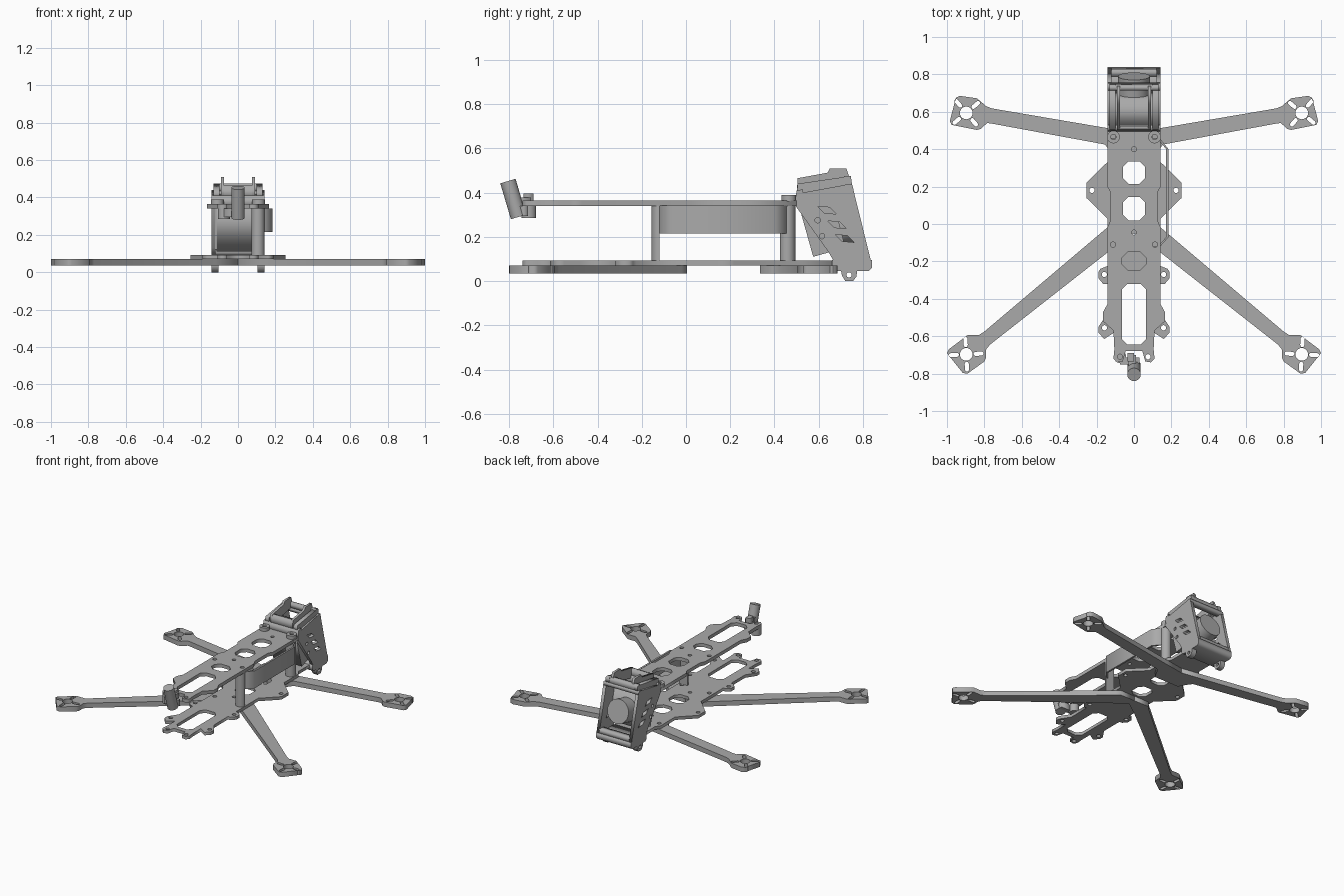
import bpy, math
from mathutils import Matrix, Vector

gray = bpy.data.materials.new("frame_gray")
gray.diffuse_color = (0.40, 0.40, 0.40, 1)

FLAT = Matrix.Identity(4)                       # outline drawn in x, y
SIDE = Matrix(((0, 0, 1, 0), (1, 0, 0, 0), (0, 1, 0, 0), (0, 0, 0, 1)))  # drawn in y, z


def finish(obj, smooth=False):
    obj.data.materials.clear()
    obj.data.materials.append(gray)
    if smooth:
        bpy.ops.object.select_all(action='DESELECT')
        obj.select_set(True)
        bpy.context.view_layer.objects.active = obj
        bpy.ops.object.shade_smooth_by_angle(angle=math.radians(35))
    return obj


def plate(name, loops, lo, hi, frame=FLAT, smooth=False):
    """Extrude an outline (first loop) with holes (other loops) from lo to hi."""
    cu = bpy.data.curves.new(name, 'CURVE')
    cu.dimensions = '2D'
    cu.fill_mode = 'BOTH'
    cu.extrude = (hi - lo) / 2
    for pts in loops:
        sp = cu.splines.new('POLY')
        sp.points.add(len(pts) - 1)
        for p, (u, v) in zip(sp.points, pts):
            p.co = (u, v, 0, 1)
        sp.use_cyclic_u = True
    tmp = bpy.data.objects.new("tmp", cu)
    bpy.context.collection.objects.link(tmp)
    dg = bpy.context.evaluated_depsgraph_get()
    me = bpy.data.meshes.new_from_object(tmp.evaluated_get(dg))
    bpy.data.objects.remove(tmp)
    me.transform(frame @ Matrix.Translation((0, 0, (lo + hi) / 2)))
    obj = bpy.data.objects.new(name, me)
    bpy.context.collection.objects.link(obj)
    return finish(obj, smooth)


def rod(name, a, b, r, n=32):
    a, b = Vector(a), Vector(b)
    bpy.ops.mesh.primitive_cylinder_add(vertices=n, radius=r, depth=(b - a).length,
                                        location=(a + b) / 2)
    o = bpy.context.object
    o.name = name
    o.rotation_euler = (b - a).to_track_quat('Z', 'Y').to_euler()
    return finish(o, True)


def box(name, x0, x1, y0, y1, z0, z1):
    return plate(name, [[(x0, y0), (x1, y0), (x1, y1), (x0, y1)]], z0, z1)


def circle(x, y, r, n=20):
    return [(x + r * math.cos(2 * math.pi * i / n), y + r * math.sin(2 * math.pi * i / n))
            for i in range(n)]


def octagon(w, y0, y1, c=0.03):
    return [(w, y0 + c), (w, y1 - c), (w - c, y1), (c - w, y1),
            (-w, y1 - c), (-w, y0 + c), (c - w, y0), (w - c, y0)]


def slot(cx, cy, ang, d=0.066, h=0.016, r=0.011):
    """Rounded slot pointing away from a motor centre."""
    pts = []
    for end, base in ((h, -90), (-h, 90)):
        for k in range(7):
            t = math.radians(base + 30 * k)
            pts.append((d + end + r * math.cos(t), r * math.sin(t)))
    c, s = math.cos(ang), math.sin(ang)
    return [(cx + c * u - s * v, cy + s * u + c * v) for u, v in pts]


def flip(pts):
    return [(-x, y) for x, y in pts]


def both(half):
    """Close a right-hand half outline (back to front) with its mirror image."""
    return half + flip(half)[::-1]


# Arms with motor pads
back_arm = [(0, 0.49), (0.144, 0.513), (0.76, 0.618), (0.79, 0.63), (0.84, 0.672),
            (0.93, 0.685), (0.952, 0.675), (0.985, 0.55), (0.975, 0.53), (0.84, 0.503),
            (0.82, 0.508), (0.785, 0.54), (0.75, 0.535), (0.155, 0.425), (0.13, 0.39),
            (0.10, 0.335), (0, 0.335)]
front_arm = [(0, 0.005), (0.12, 0.005), (0.144, -0.02), (0.80, -0.575), (0.83, -0.594),
             (0.89, -0.594), (0.99, -0.67), (1.0, -0.69), (0.915, -0.797), (0.89, -0.80),
             (0.80, -0.735), (0.79, -0.715), (0.79, -0.67), (0.77, -0.645),
             (0.118, -0.134), (0, -0.05)]
for name, arm, my, turn in (("back_arm", back_arm, 0.594, math.radians(50)),
                            ("front_arm", front_arm, -0.697, math.radians(-3))):
    loops = [arm, circle(0.897, my, 0.034)]
    loops += [slot(0.897, my, turn + k * math.pi / 2) for k in range(4)]
    plate(name + "_right", loops, 0.035, 0.07)
    plate(name + "_left", [flip(l) for l in loops], 0.035, 0.07)

# Bottom and top plates
windows = [octagon(0.06, 0.215, 0.335), octagon(0.06, 0.02, 0.145), octagon(0.065, -0.645, -0.32)]
bolts = [circle(s * x, y, 0.014) for s in (1, -1)
         for x, y in ((0.112, -0.11), (0.112, 0.47), (0.075, -0.71))]
bolts += [circle(0, 0.40, 0.013), circle(0, -0.045, 0.013)]
ear_bolts = [circle(s * x, y, 0.014) for s in (1, -1)
             for x, y in ((0.225, 0.18), (0.158, -0.27), (0.158, -0.555), (0.15, -0.595))[:3]]
bottom_half = [(0.12, 0.67), (0.12, 0.53), (0.143, 0.50), (0.143, 0.33), (0.255, 0.22),
               (0.255, 0.14), (0.143, 0.03), (0.143, -0.225), (0.18, -0.24), (0.19, -0.255),
               (0.19, -0.29), (0.165, -0.32), (0.143, -0.32), (0.143, -0.48), (0.19, -0.55),
               (0.19, -0.58), (0.16, -0.615), (0.105, -0.58), (0.105, -0.67), (0.11, -0.72),
               (0.09, -0.74), (0.06, -0.735), (0.045, -0.68)]
plate("bottom_plate", [both(bottom_half)] + windows + bolts + ear_bolts, 0.07, 0.092)
top_half = [(0.143, 0.50), (0.143, 0.20), (0.125, 0.17), (0.125, 0.02), (0.143, -0.02),
            (0.143, -0.43), (0.165, -0.47), (0.165, -0.52), (0.11, -0.57), (0.105, -0.67),
            (0.11, -0.72), (0.09, -0.74), (0.06, -0.735), (0.045, -0.68)]
plate("top_plate", [both(top_half), octagon(0.065, -0.245, -0.15)] + windows + bolts, 0.34, 0.365)

# Standoffs and side strap, on the right only
rod("back_standoff", (0.107, 0.459, 0.09), (0.107, 0.459, 0.345), 0.035)
half_round = [(0.107 + 0.035 * math.cos(math.pi + math.pi * i / 14),
               -0.12 + 0.035 * math.sin(math.pi + math.pi * i / 14)) for i in range(15)]
plate("front_standoff", [half_round], 0.09, 0.342, smooth=True)
strap = [(0.14, -0.12), (0.185, -0.07), (0.185, 0.40), (0.14, 0.455)]
plate("side_strap", [strap + [(x - 0.013, y) for x, y in strap[::-1]]], 0.215, 0.342)

# Antenna tube with its holder at the front
rod("antenna_tube", (0, -0.805, 0.452), (0, -0.757, 0.29), 0.036)
rod("antenna_standoff", (-0.075, -0.71, 0.285), (-0.075, -0.71, 0.342), 0.033)
box("antenna_bracket", -0.075, 0.03, -0.75, -0.715, 0.295, 0.34)
box("antenna_clip", -0.035, 0.0, -0.735, -0.69, 0.36, 0.395)
box("antenna_neck", -0.03, 0.012, -0.78, -0.70, 0.34, 0.378)

# Camera housing side walls with slanted vents
wall = [(0.50, 0.395), (0.75, 0.44), (0.835, 0.095), (0.665, 0.095), (0.645, 0.13), (0.495, 0.34)]
vents = [[(y, z), (y + 0.055, z - 0.005), (y + 0.085, z - 0.035), (y + 0.03, z - 0.03)]
         for y, z in ((0.595, 0.338), (0.64, 0.272), (0.675, 0.21))]
wall_loops = [wall] + vents + [circle(0.595, 0.275, 0.012), circle(0.615, 0.203, 0.012)]
foot = [(0.70, 0.05), (0.705, 0.025), (0.72, 0.0), (0.755, 0.0), (0.77, 0.02), (0.775, 0.05)]
tray_rim = [(0.50, 0.395), (0.505, 0.44), (0.745, 0.475), (0.75, 0.44)]
tray_rail = [(0.50, 0.39), (0.505, 0.465), (0.64, 0.49), (0.65, 0.51), (0.725, 0.51), (0.748, 0.44)]
for s, side in ((1, "right"), (-1, "left")):
    def pair(name, loops, a, b):
        plate(name + "_" + side, loops, min(s * a, s * b), max(s * a, s * b), SIDE)
    pair("housing_wall", wall_loops, 0.12, 0.143)
    pair("housing_foot", [foot, circle(0.737, 0.028, 0.012)], 0.105, 0.143)
    pair("tray_rim", [tray_rim], 0.10, 0.13)
    pair("tray_rail", [tray_rail], 0.075, 0.092)
    plate("screw_tab_" + side, [circle(s * 0.11, 0.465, 0.034, 24), circle(s * 0.11, 0.465, 0.014)],
          0.36, 0.39)

# Housing floor, crossbars and tray ends
plate("housing_floor", [[(0.66, 0.06), (0.675, 0.045), (0.825, 0.045), (0.84, 0.06),
                         (0.84, 0.095), (0.66, 0.095)]], -0.143, 0.143, SIDE)
plate("front_crossbar", [[(0.49, 0.34), (0.50, 0.41), (0.53, 0.415), (0.53, 0.35)]],
      -0.143, 0.143, SIDE)
plate("back_crossbar", [[(0.715, 0.41), (0.715, 0.435), (0.75, 0.44), (0.757, 0.415)]],
      -0.143, 0.143, SIDE)
plate("tray_front", [[(0.50, 0.39), (0.505, 0.462), (0.525, 0.465), (0.525, 0.39)]],
      -0.092, 0.092, SIDE)
plate("tray_back", [[(0.72, 0.42), (0.715, 0.475), (0.738, 0.475), (0.75, 0.44)]],
      -0.13, 0.13, SIDE)
plate("back_sill", [[(0.795, 0.09), (0.788, 0.125), (0.828, 0.125), (0.835, 0.09)]],
      -0.125, 0.125, SIDE)

# Camera body and lens
plate("camera_body", [[(0.505, 0.36), (0.575, 0.11), (0.72, 0.15), (0.66, 0.395)]],
      -0.115, 0.115, SIDE)
rod("camera_lens", (0, 0.66, 0.238), (0, 0.79, 0.27), 0.085, 40)
